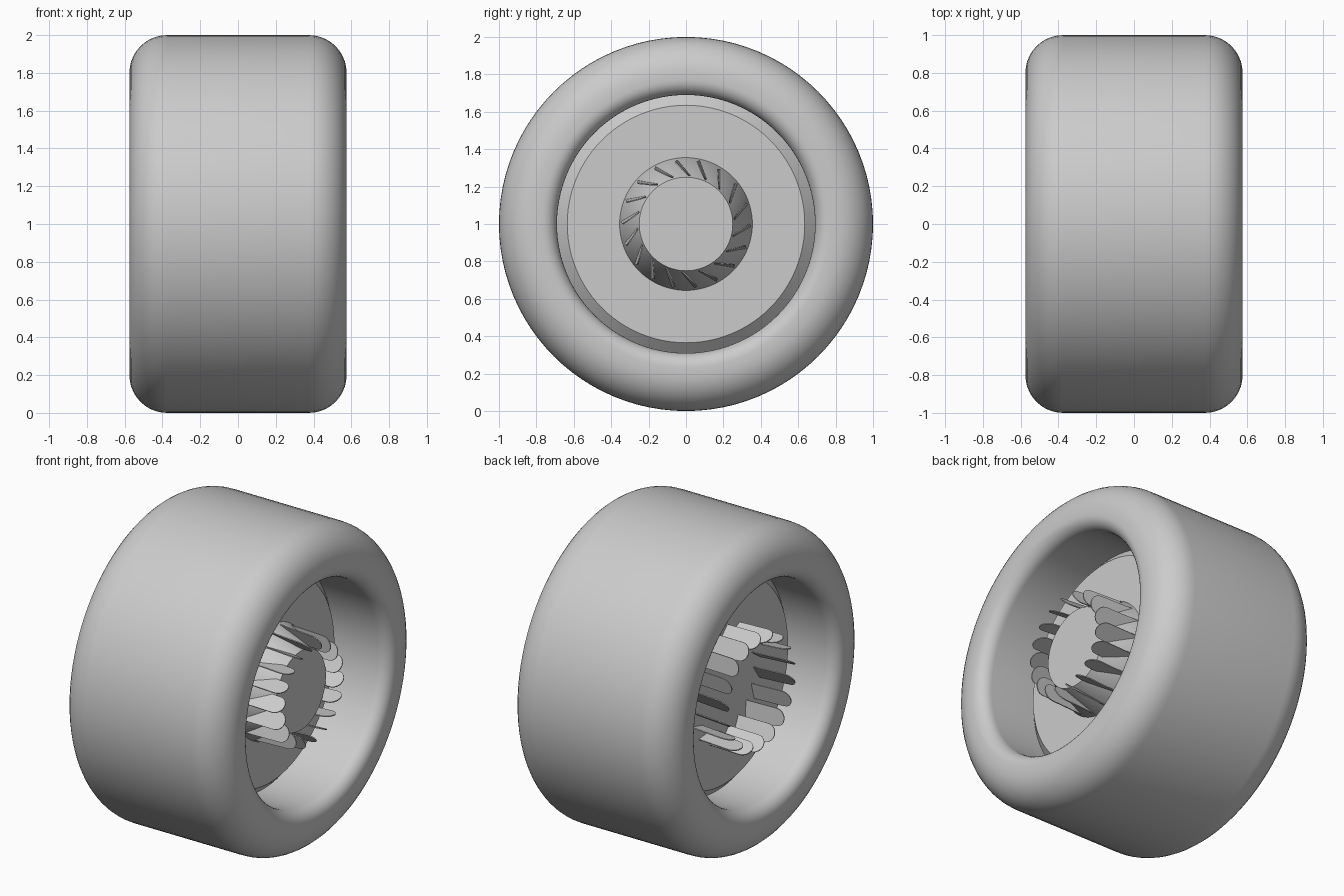
import bpy, bmesh, math
from mathutils import Vector, Matrix

cube = bpy.data.objects.get("Cube")
if cube:
    bpy.data.objects.remove(cube)

grey = bpy.data.materials.new("plain_grey")
grey.use_nodes = True
colour = (0.6, 0.6, 0.6, 1)
grey.diffuse_color = colour
grey.node_tree.nodes["Principled BSDF"].inputs["Base Color"].default_value = colour

AXLE = Vector((0, 0, 1))


def finish(name, bm, angle):
    bmesh.ops.recalc_face_normals(bm, faces=bm.faces)
    mesh = bpy.data.meshes.new(name)
    bm.to_mesh(mesh)
    bm.free()
    mesh.materials.append(grey)
    ob = bpy.data.objects.new(name, mesh)
    ob.location = AXLE
    bpy.context.collection.objects.link(ob)
    bpy.ops.object.select_all(action='DESELECT')
    ob.select_set(True)
    bpy.context.view_layer.objects.active = ob
    bpy.ops.object.shade_smooth_by_angle(angle=math.radians(angle))
    return ob


def lathe(name, profile, closed=False, steps=96, angle=30):
    """Turn a profile of (x, radius) points around the axle."""
    bm = bmesh.new()
    verts = [bm.verts.new((x, 0, r)) for x, r in profile]
    pairs = list(zip(verts, verts[1:]))
    if closed:
        pairs.append((verts[-1], verts[0]))
    edges = [bm.edges.new(p) for p in pairs]
    bmesh.ops.spin(bm, geom=verts + edges, cent=(0, 0, 0), axis=(1, 0, 0),
                   angle=math.tau, steps=steps, use_merge=True)
    bmesh.ops.remove_doubles(bm, verts=bm.verts, dist=0.0005)
    return finish(name, bm, angle)


def arc(cx, cr, rx, rr, start, end, n):
    angles = [math.radians(start + (end - start) * i / n) for i in range(n + 1)]
    return [(cx + rx * math.cos(a), cr + rr * math.sin(a)) for a in angles]


# Tyre: rounded shoulder and bead, mirrored across the middle
half = arc(0.375, 0.8, 0.2, 0.2, 90, 0, 10) + arc(0.495, 0.77, 0.08, 0.08, 0, -90, 8)
lathe("tyre", half + [(-x, r) for x, r in reversed(half)], closed=True, angle=40)

# Wheel disc with bevelled rims
lathe("wheel_disc", [(0.23, 0), (0.23, 0.635), (0.18, 0.69),
                     (-0.22, 0.69), (-0.27, 0.635), (-0.27, 0)])

# Tapered centre hub on one side
lathe("centre_hub", [(0.2, 0), (0.2, 0.355), (0.23, 0.355), (0.44, 0.25), (0.44, 0)])

# Ring of thin round-ended blades running through the disc
COUNT, HALF_LENGTH, HALF_WIDTH, THICK = 18, 0.53, 0.055, 0.006
bm = bmesh.new()
outline = []
for side in (1, -1):
    for i in range(9):
        a = math.radians(90 - 180 * i / 8)
        outline.append((side * (HALF_LENGTH - HALF_WIDTH + HALF_WIDTH * math.cos(a)),
                        side * HALF_WIDTH * math.sin(a)))
for i in range(COUNT):
    place = (Matrix.Rotation(math.tau * i / COUNT, 4, 'X')
             @ Matrix.Translation((0, 0, 0.315))
             @ Matrix.Rotation(math.radians(-45), 4, 'X')
             @ Matrix.Rotation(math.radians(3), 4, 'Y'))
    face = bm.faces.new([bm.verts.new(place @ Vector((x, y, 0))) for x, y in outline])
    face.normal_update()
    normal = face.normal.copy()
    top = bmesh.ops.extrude_face_region(bm, geom=[face])["geom"]
    moved = [g for g in top if isinstance(g, bmesh.types.BMVert)]
    bmesh.ops.translate(bm, verts=moved, vec=normal * THICK)
finish("hub_blades", bm, 30)
